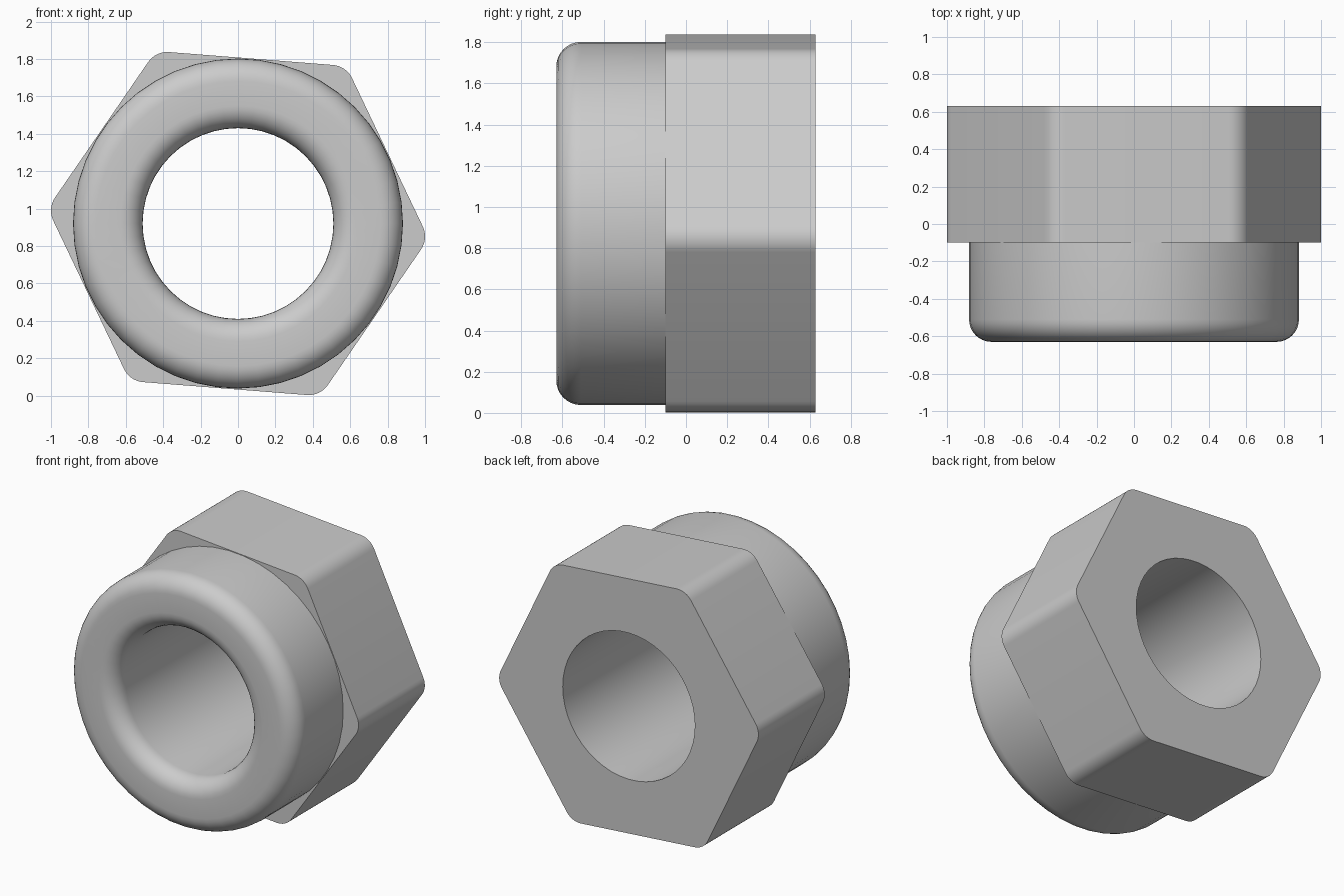
import bpy, bmesh
from math import sin, cos, pi, radians
from mathutils import Vector

cube = bpy.data.objects.get("Cube")
if cube:
    bpy.data.objects.remove(cube)

CENTRE_Z = 0.92
FRONT, SHOULDER, BACK = -0.63, -0.1, 0.63
COLLAR_R, BORE_R, FILLET = 0.882, 0.51, 0.12
APOTHEM, CORNER_R, TILT = 0.885, 0.124, radians(-4.5)
SEGMENTS, STEPS = 48, 8

grey = bpy.data.materials.new("plain grey")
grey.use_nodes = True
colour = (0.6, 0.6, 0.6, 1)
grey.diffuse_color = colour
grey.node_tree.nodes["Principled BSDF"].inputs["Base Color"].default_value = colour

bm = bmesh.new()


def loop(points, y):
    """Closed ring of vertices from (x, z) pairs around the axis."""
    return [bm.verts.new((x, y, z + CENTRE_Z)) for x, z in points]


def circle(radius):
    return [(radius * cos(2 * pi * i / SEGMENTS), radius * sin(2 * pi * i / SEGMENTS))
            for i in range(SEGMENTS)]


def rounded_hexagon():
    points = []
    reach = (APOTHEM - CORNER_R) / cos(pi / 6)
    for k in range(6):
        middle = TILT + k * pi / 3
        for i in range(STEPS + 1):
            a = middle - pi / 6 + pi / 3 * i / STEPS
            points.append((reach * cos(middle) + CORNER_R * cos(a),
                           reach * sin(middle) + CORNER_R * sin(a)))
    return points


def wall(a, b):
    for i in range(len(a)):
        j = (i + 1) % len(a)
        bm.faces.new((a[i], a[j], b[j], b[i]))


def flat_ring(outer, inner, normal):
    edges = []
    for ring in (outer, inner):
        for i, v in enumerate(ring):
            w = ring[(i + 1) % len(ring)]
            edges.append(bm.edges.get((v, w)) or bm.edges.new((v, w)))
    bmesh.ops.triangle_fill(bm, edges=edges, use_beauty=True, normal=Vector(normal))


# Lathed collar with rounded lips, continuing through the bore
profile = [(COLLAR_R, SHOULDER)]
quarter = [pi / 2 * i / STEPS for i in range(STEPS + 1)]
profile += [(COLLAR_R - FILLET + FILLET * cos(a), FRONT + FILLET - FILLET * sin(a))
            for a in quarter]
profile += [(BORE_R + FILLET - FILLET * sin(a), FRONT + FILLET - FILLET * cos(a))
            for a in quarter]
profile.append((BORE_R, BACK))
rings = [loop(circle(r), y) for r, y in profile]
for a, b in zip(rings, rings[1:]):
    wall(a, b)

# Hexagonal head with rounded corners
hex_front = loop(rounded_hexagon(), SHOULDER)
hex_back = loop(rounded_hexagon(), BACK)
wall(hex_front, hex_back)
flat_ring(hex_front, rings[0], (0, -1, 0))
flat_ring(hex_back, rings[-1], (0, 1, 0))

bmesh.ops.recalc_face_normals(bm, faces=bm.faces[:])
mesh = bpy.data.meshes.new("hex_bushing")
bm.to_mesh(mesh)
bm.free()
mesh.materials.append(grey)
bushing = bpy.data.objects.new("hex_bushing", mesh)
bpy.context.collection.objects.link(bushing)

# Smooth shading with sharp rims
bpy.ops.object.select_all(action='DESELECT')
bushing.select_set(True)
bpy.context.view_layer.objects.active = bushing
bpy.ops.object.shade_smooth_by_angle(angle=radians(30))
